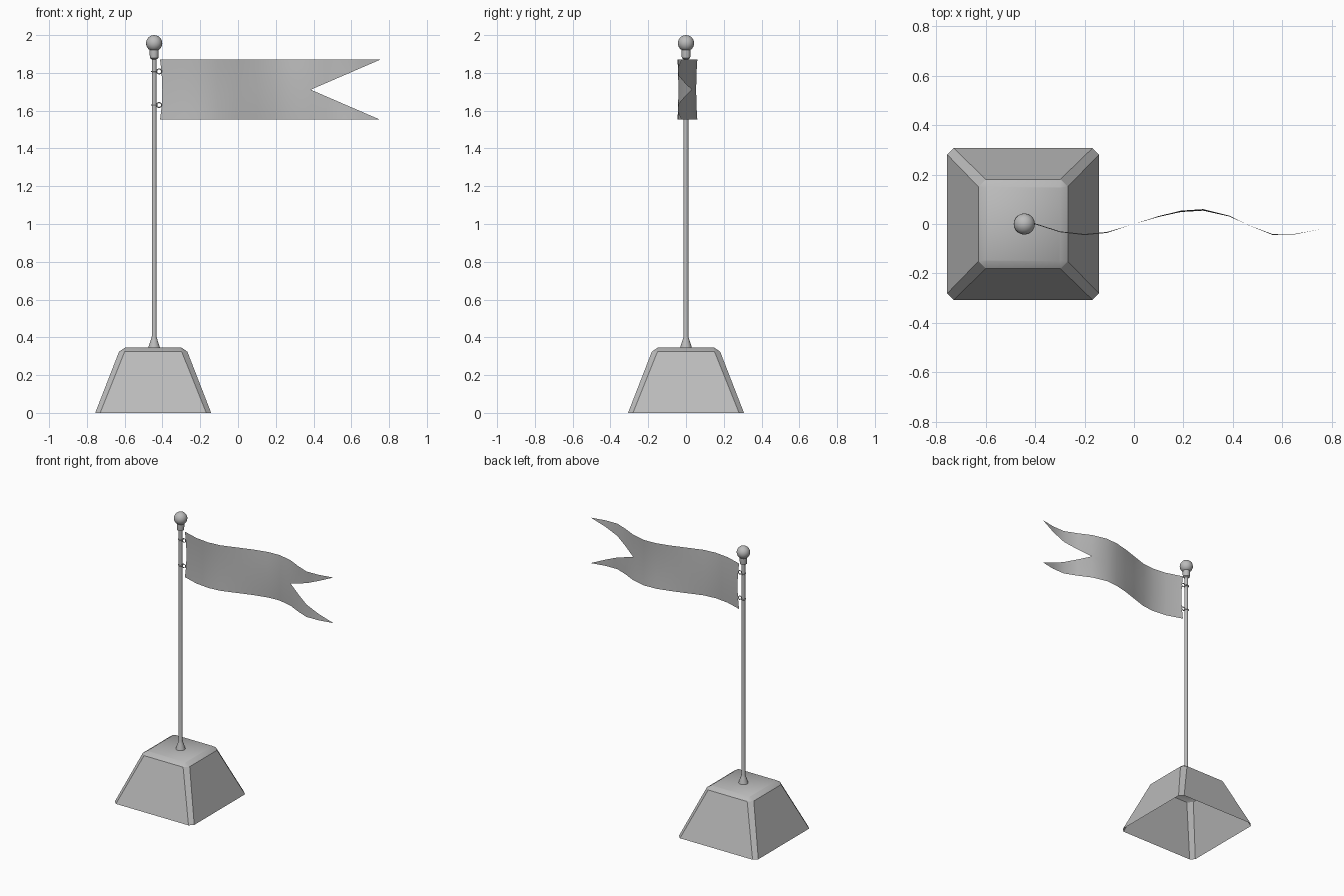
import bpy, bmesh, math
from mathutils import Matrix

cube = bpy.data.objects.get("Cube")
if cube:
    bpy.data.objects.remove(cube, do_unlink=True)

grey = bpy.data.materials.new("plain_grey")
grey.use_nodes = True
grey.diffuse_color = (0.5, 0.5, 0.5, 1)
grey.node_tree.nodes["Principled BSDF"].inputs["Base Color"].default_value = (0.5, 0.5, 0.5, 1)

POLE_X = -0.444


def finish(name, bm, smooth_angle=None):
    """Turn a bmesh into a grey object, smooth below the given angle."""
    mesh = bpy.data.meshes.new(name)
    bm.to_mesh(mesh)
    bm.free()
    mesh.materials.append(grey)
    obj = bpy.data.objects.new(name, mesh)
    bpy.context.collection.objects.link(obj)
    if smooth_angle:
        bpy.ops.object.select_all(action='DESELECT')
        obj.select_set(True)
        bpy.context.view_layer.objects.active = obj
        bpy.ops.object.shade_smooth_by_angle(angle=math.radians(smooth_angle))
    return obj


def lathe(name, profile, sides):
    """Spin (radius, z) points around the pole axis."""
    bm = bmesh.new()
    verts = [bm.verts.new((r, 0, z)) for r, z in profile]
    edges = [bm.edges.new(pair) for pair in zip(verts, verts[1:])]
    bmesh.ops.spin(bm, geom=verts + edges, angle=math.tau, steps=sides,
                   axis=(0, 0, 1), cent=(0, 0, 0))
    bmesh.ops.remove_doubles(bm, verts=bm.verts, dist=0.0005)
    bmesh.ops.recalc_face_normals(bm, faces=bm.faces)
    bmesh.ops.translate(bm, verts=bm.verts, vec=(POLE_X, 0, 0))
    return finish(name, bm, 40)


def ring(name, centre, major, minor, upright):
    bpy.ops.mesh.primitive_torus_add(
        location=centre, major_radius=major, minor_radius=minor,
        major_segments=14, minor_segments=6,
        rotation=(math.pi / 2 if upright else 0, 0, 0))
    obj = bpy.context.object
    obj.name = name
    obj.data.materials.append(grey)
    bpy.ops.object.shade_smooth()


# Hollow tapered base with cut corners and a bevelled top, open underneath
bm = bmesh.new()
loops = []
for half, cut, z in ((0.307, 0.026, 0), (0.181, 0.03, 0.324), (0.15, 0.004, 0.345)):
    inner = half - cut
    corners = [(half, -inner), (half, inner), (inner, half), (-inner, half),
               (-half, inner), (-half, -inner), (-inner, -half), (inner, -half)]
    loops.append([bm.verts.new((x - 0.449, y, z)) for x, y in corners])
for low, high in zip(loops, loops[1:]):
    for i in range(8):
        j = (i + 1) % 8
        bm.faces.new((low[i], low[j], high[j], high[i]))
bm.faces.new(loops[-1])
top = set(loops[-1])
for face in bm.faces:
    face.smooth = True
for edge in bm.edges:
    edge.smooth = any(v in top for v in edge.verts)
finish("base", bm)

# Pole with its flared foot
lathe("pole", [(0.031, 0.343), (0.028, 0.355), (0.018, 0.385), (0.0125, 0.405),
               (0.0125, 1.88)], 16)

# Finial: collar and ball
lathe("finial_collar", [(0.0125, 1.872), (0.022, 1.878), (0.024, 1.9),
                        (0.023, 1.93)], 16)
bm = bmesh.new()
bmesh.ops.create_uvsphere(bm, u_segments=20, v_segments=12, radius=0.043,
                          matrix=Matrix.Translation((POLE_X, 0, 1.957)))
finish("finial_ball", bm, 40)

# Rings that hold the flag to the pole
for label, z in (("upper", 1.808), ("lower", 1.63)):
    ring(label + "_pole_ring", (POLE_X, 0, z), 0.014, 0.0035, False)
    ring(label + "_flag_ring", (-0.418, 0, z), 0.013, 0.0028, True)

# Waving flag with a swallowtail: each column is (x, y)
wave = [(-0.413, 0.003), (-0.3, -0.033), (-0.2, -0.045), (-0.11, -0.036),
        (0, 0), (0.1, 0.032), (0.19, 0.054), (0.28, 0.06), (0.385, 0.034),
        (0.47, -0.008), (0.56, -0.044), (0.65, -0.042), (0.753, -0.022)]
MID, HALF, NOTCH, TIP, ROWS = 1.711, 0.159, 0.385, 0.753, 4
bm = bmesh.new()
for side in (-1, 1):
    columns = []
    for x, y in wave:
        split = max(0, (x - NOTCH) / (TIP - NOTCH))
        column = []
        for k in range(ROWS + 1):
            t = split + (1 - split) * k / ROWS
            bow = 0.012 * (1 - t * t) if x == wave[0][0] else 0
            column.append(bm.verts.new((x + bow, y * (0.9 + 0.1 * t * t),
                                        MID + side * HALF * t)))
        columns.append(column)
    for a, b in zip(columns, columns[1:]):
        for k in range(ROWS):
            quad = (a[k], b[k], b[k + 1], a[k + 1])
            bm.faces.new(quad if side > 0 else quad[::-1])
bmesh.ops.remove_doubles(bm, verts=bm.verts, dist=0.0005)
finish("flag", bm, 60)
